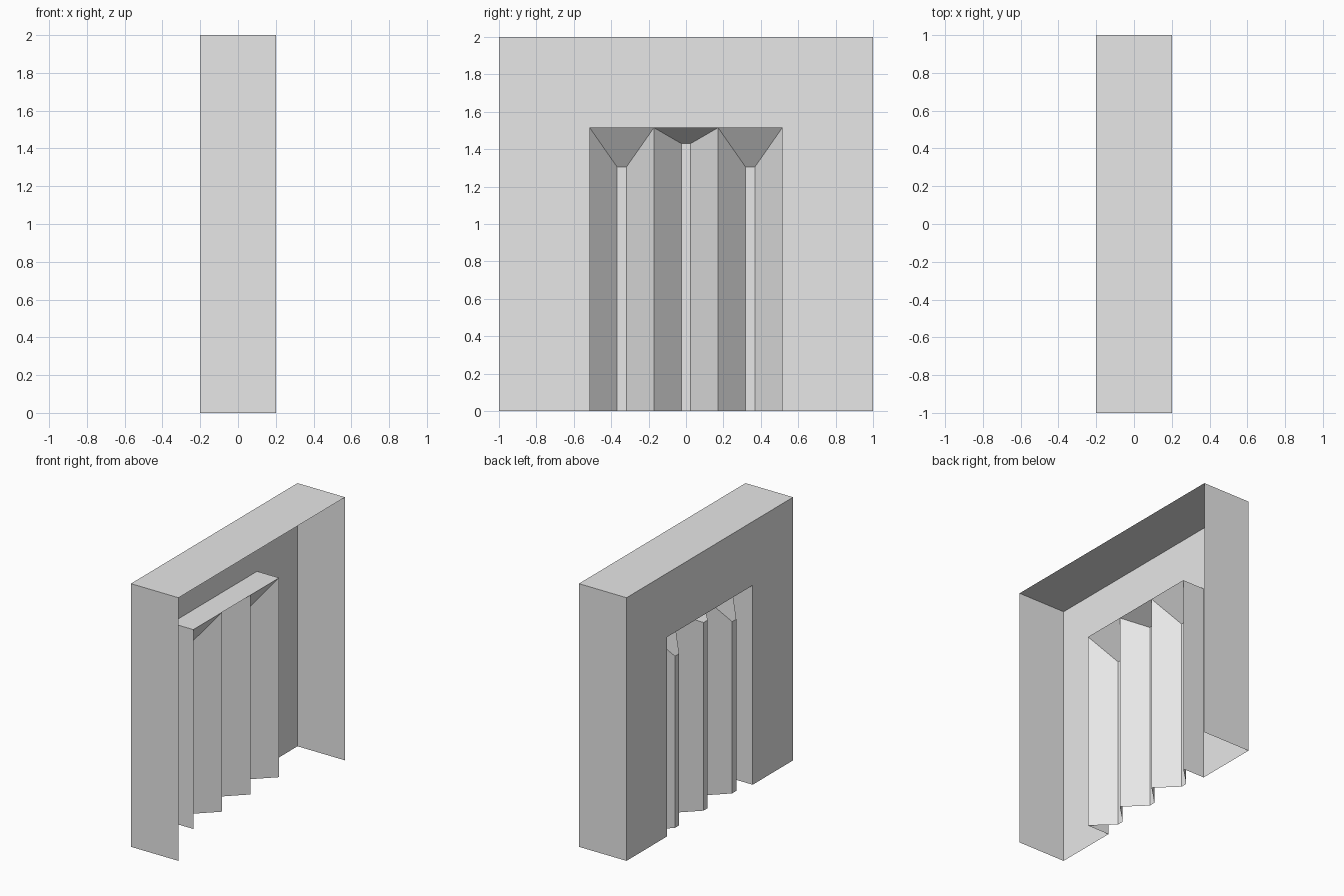
import bpy

cube = bpy.data.objects.get("Cube")
if cube:
    bpy.data.objects.remove(cube, do_unlink=True)

stone = bpy.data.materials.new("pale grey stone")
stone.use_nodes = True
colour = (0.8, 0.8, 0.8, 1)
stone.diffuse_color = colour
stone.node_tree.nodes["Principled BSDF"].inputs["Base Color"].default_value = colour

FACE, OPEN = -0.2, 0.2            # solid face and open back of the wall
DEEP, RIDGE = -0.015, -0.165      # deepest fold and ridge of the niche
HALF, HEAD = 0.515, 1.515         # half width and height of the niche
BAY = 2 * HALF / 3
FLAT = 0.025                      # half width of each ridge


def make_part(name, polygons):
    """Build an open flat-shaded sheet from corner loops."""
    verts, faces = [], []
    for poly in polygons:
        faces.append(range(len(verts), len(verts) + len(poly)))
        verts += poly
    mesh = bpy.data.meshes.new(name)
    mesh.from_pydata(verts, [], [list(f) for f in faces])
    mesh.materials.append(stone)
    obj = bpy.data.objects.new(name, mesh)
    bpy.context.collection.objects.link(obj)
    return obj


def upright(a, b, bottom, top_a, top_b):
    """Vertical panel between two plan points, with its own top heights."""
    return [(*a, bottom), (*b, bottom), (*b, top_b), (*a, top_a)]


# Face with the doorway notch
outline = [(-1, 0), (-1, 2), (1, 2), (1, 0),
           (HALF, 0), (HALF, HEAD), (-HALF, HEAD), (-HALF, 0)]
make_part("wall_face", [[(FACE, y, z) for y, z in outline]])

# End walls and top, open at the back and underneath
make_part("front_end", [upright((FACE, -1), (OPEN, -1), 0, 2, 2)])
make_part("back_end", [upright((OPEN, 1), (FACE, 1), 0, 2, 2)])
make_part("wall_top", [[(FACE, -1, 2), (OPEN, -1, 2), (OPEN, 1, 2), (FACE, 1, 2)]])

# Niche sides and ceiling
make_part("niche_surround", [
    upright((DEEP, -HALF), (FACE, -HALF), 0, HEAD, HEAD),
    upright((FACE, HALF), (DEEP, HALF), 0, HEAD, HEAD),
    [(FACE, HALF, HEAD), (DEEP, HALF, HEAD), (DEEP, -HALF, HEAD), (FACE, -HALF, HEAD)],
])

# Three folded columns with sloping tops
for name, mid, top in (("front_column", -BAY, 1.305),
                       ("middle_column", 0, 1.43),
                       ("back_column", BAY, 1.305)):
    a, d = (DEEP, mid - BAY / 2), (DEEP, mid + BAY / 2)
    b, c = (RIDGE, mid - FLAT), (RIDGE, mid + FLAT)
    make_part(name, [
        upright(b, a, 0, top, HEAD),
        upright(c, b, 0, top, top),
        upright(d, c, 0, HEAD, top),
        [(*b, top), (*a, HEAD), (*d, HEAD), (*c, top)],
    ])
